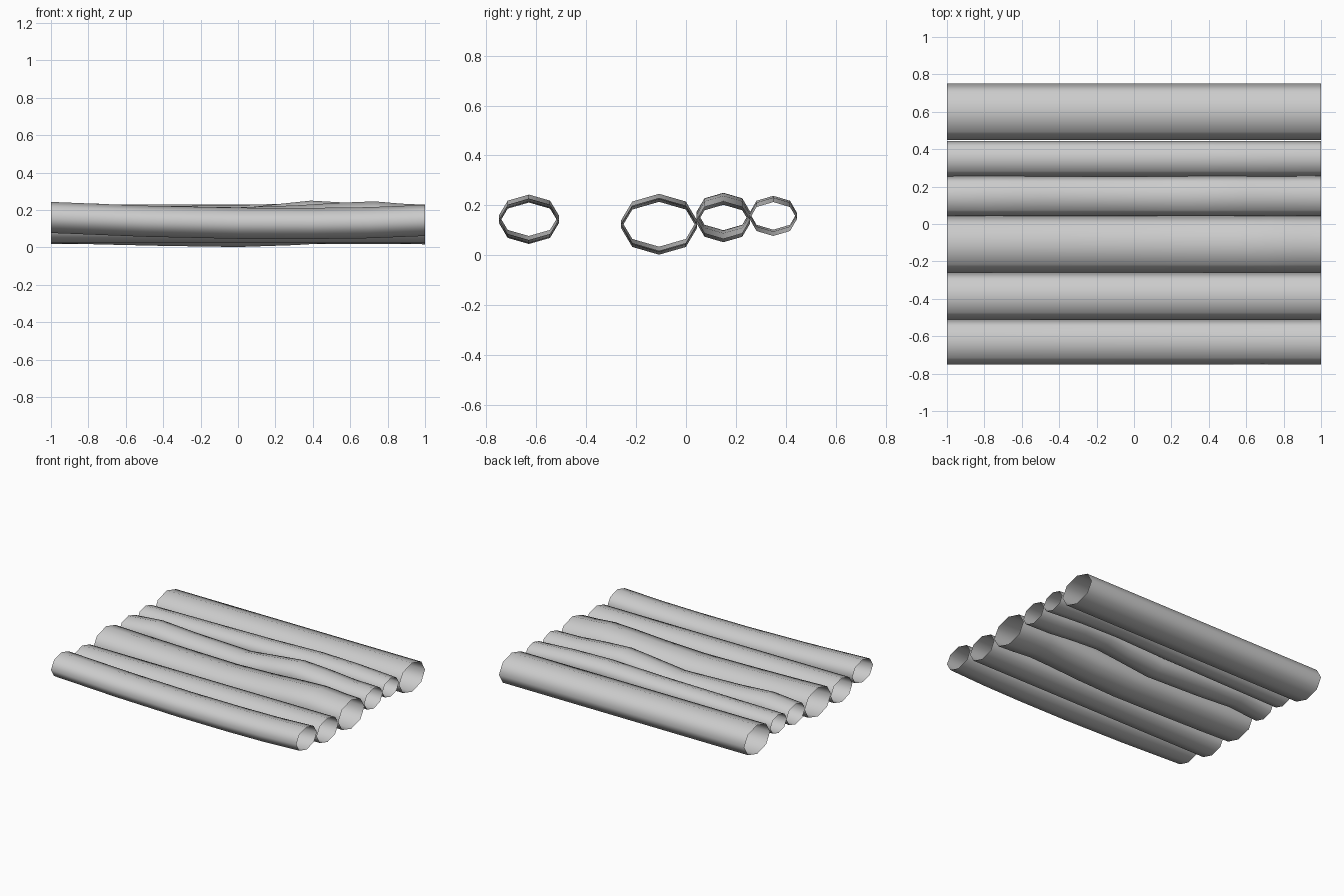
import bpy, bmesh
from math import sin, cos, pi

if "Cube" in bpy.data.objects:
    bpy.data.objects.remove(bpy.data.objects["Cube"])

SIDES = 8


def tube(name, y, ry, rz, path):
    """Open-ended tube along x; path is a list of (x, centre z)."""
    bm = bmesh.new()
    rings = []
    for x, z in path:
        rings.append([bm.verts.new((x, y + ry * cos(2 * pi * i / SIDES),
                                    z + rz * sin(2 * pi * i / SIDES)))
                      for i in range(SIDES)])
    for a, b in zip(rings, rings[1:]):
        for i in range(SIDES):
            j = (i + 1) % SIDES
            f = bm.faces.new((a[i], a[j], b[j], b[i]))
            f.smooth = True
    bmesh.ops.recalc_face_normals(bm, faces=bm.faces)
    # make sure normals point outwards from the tube axis
    f = bm.faces[:][0]
    if f.normal.z < 0:
        bmesh.ops.reverse_faces(bm, faces=bm.faces[:])
    me = bpy.data.meshes.new(name)
    bm.to_mesh(me)
    bm.free()
    ob = bpy.data.objects.new(name, me)
    bpy.context.collection.objects.link(ob)
    return ob


# gently sagging front tube
tube("front_tube", -0.63, 0.12, 0.083,
     [(-1, .16), (-.75, .15), (-.5, .14), (0, .129), (.4, .128), (.7, .132), (1, .144)])
# straight tube
tube("second_tube", -0.385, 0.125, 0.088, [(-1, .112), (1, .112)])
# thick tube, low in the middle with a hump near the right end
tube("third_tube", -0.108, 0.152, 0.106,
     [(-1, .13), (-.75, .122), (-.4, .114), (0, .108), (.3, .118), (.55, .133), (.73, .14),
      (.87, .128), (1, .122)])
# wavy tube
tube("fourth_tube", 0.15, 0.107, 0.075,
     [(-1, .14), (-.77, .16), (-.5, .142), (-.05, .127), (.2, .155), (.39, .175),
      (.6, .163), (.8, .145), (1, .14)])
# slightly arched thin tube
tube("fifth_tube", 0.35, 0.095, 0.068,
     [(-1, .145), (-.5, .151), (0, .158), (.4, .17), (.7, .163), (1, .145)])
# straight thick rear tube
tube("rear_tube", 0.6, 0.15, 0.106, [(-1, .124), (1, .124)])
